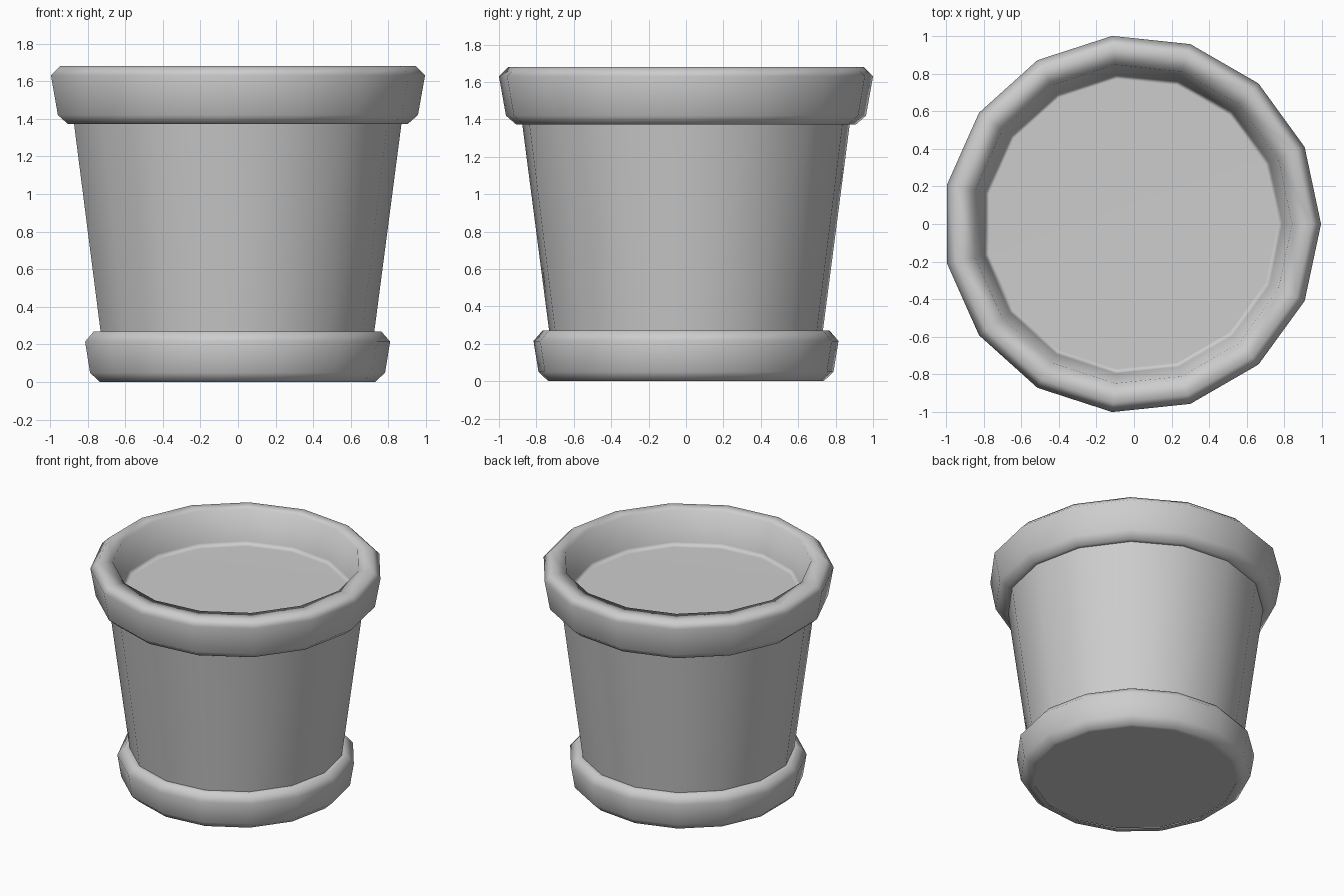
import bpy, bmesh
from math import cos, sin, tau, radians

SIDES = 15
OFFSET_X = -0.011  # centres the odd-sided outline on x = 0

cube = bpy.data.objects.get("Cube")
if cube:
    bpy.data.objects.remove(cube, do_unlink=True)

grey = bpy.data.materials.new("plain grey")
grey.use_nodes = True
grey.diffuse_color = (0.61, 0.61, 0.61, 1)
grey.node_tree.nodes["Principled BSDF"].inputs["Base Color"].default_value = grey.diffuse_color


def turned(name, profile, cap_start=False, cap_end=False):
    """Revolve (radius, height) points, listed with the surface on their right."""
    bm = bmesh.new()
    rings = [[bm.verts.new((r * cos(tau * i / SIDES) + OFFSET_X, r * sin(tau * i / SIDES), z))
              for i in range(SIDES)] for r, z in profile]
    for low, high in zip(rings, rings[1:]):
        for i in range(SIDES):
            j = (i + 1) % SIDES
            bm.faces.new((low[i], low[j], high[j], high[i]))
    if cap_start:
        bm.faces.new(rings[0][::-1])
    if cap_end:
        bm.faces.new(rings[-1])
    mesh = bpy.data.meshes.new(name)
    bm.to_mesh(mesh)
    bm.free()
    mesh.materials.append(grey)
    obj = bpy.data.objects.new(name, mesh)
    bpy.context.collection.objects.link(obj)
    bpy.ops.object.select_all(action="DESELECT")
    obj.select_set(True)
    bpy.context.view_layer.objects.active = obj
    bpy.ops.object.shade_smooth_by_angle(angle=radians(80))
    # Large faces stay flat, bevels carry the shading
    weighted = obj.modifiers.new("weighted normals", "WEIGHTED_NORMAL")
    weighted.keep_sharp = True


# Base band with bevelled edges, wrapped around the foot of the pot
turned("base_band", [(0.70, 0), (0.74, 0), (0.793, 0.05), (0.82, 0.215), (0.772, 0.27),
                     (0.736, 0.27)])

# Tapered wall of the pot with its closed underside
turned("pot_wall", [(0.701, 0.004), (0.736, 0.27), (0.88, 1.372)], cap_start=True)

# Thick rim (underside, outer face, top, inner face) running into the soil surface
turned("rim_and_soil", [(0.88, 1.372), (0.913, 1.372), (0.968, 1.42), (1.0055, 1.63),
                        (0.956, 1.68), (0.852, 1.68), (0.80, 1.46), (0.775, 1.43)],
       cap_end=True)
